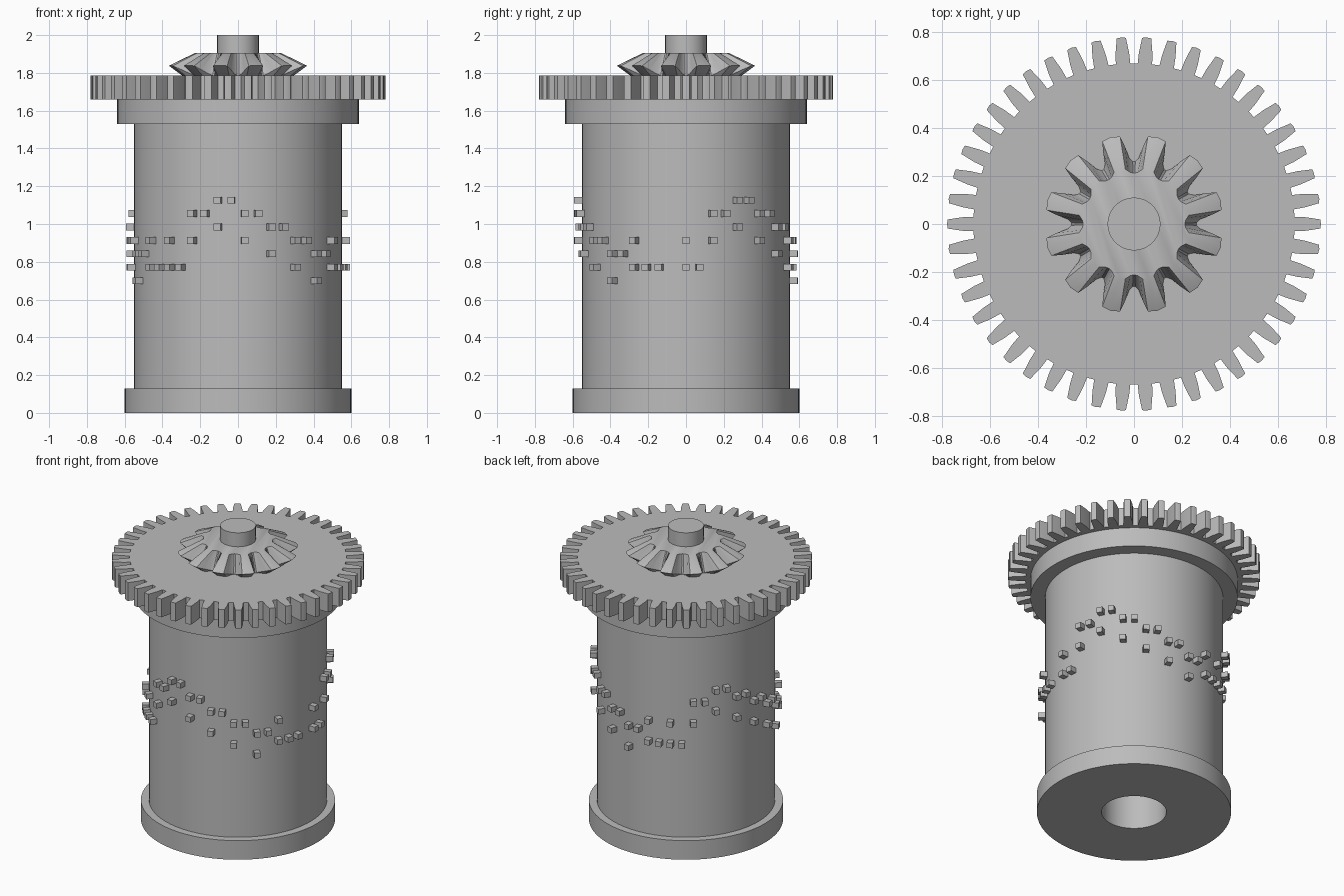
import bpy, bmesh
from math import sin, cos, pi, radians
from mathutils import Matrix

cube = bpy.data.objects.get("Cube")
if cube:
    bpy.data.objects.remove(cube, do_unlink=True)

steel = bpy.data.materials.new("grey_steel")
steel.use_nodes = True
steel.diffuse_color = (0.5, 0.5, 0.5, 1)
steel.node_tree.nodes["Principled BSDF"].inputs["Base Color"].default_value = steel.diffuse_color


def finish(bm, name, smooth=True):
    bmesh.ops.recalc_face_normals(bm, faces=bm.faces)
    mesh = bpy.data.meshes.new(name)
    bm.to_mesh(mesh)
    bm.free()
    mesh.materials.append(steel)
    if smooth:
        mesh.shade_smooth()
        mesh.set_sharp_from_angle(angle=radians(30))
    obj = bpy.data.objects.new(name, mesh)
    bpy.context.collection.objects.link(obj)
    return obj


def loft(name, rings, closed=False):
    """Join rings of (angle, radius, z) points; cap the ends unless closed."""
    bm = bmesh.new()
    loops = [[bm.verts.new((r * cos(a), r * sin(a), z)) for a, r, z in ring] for ring in rings]
    pairs = list(zip(loops, loops[1:]))
    if closed:
        pairs.append((loops[-1], loops[0]))
    else:
        bm.faces.new(loops[0])
        bm.faces.new(loops[-1])
    for low, high in pairs:
        for i in range(len(low)):
            j = (i + 1) % len(low)
            bm.faces.new((low[i], low[j], high[j], high[i]))
    return finish(bm, name)


def circle(r, z, n=96):
    return [(2 * pi * i / n, r, z) for i in range(n)]


def tube(name, r, z0, z1, bore=0.2):
    corners = ((r, z0), (r, z1), (bore, z1), (bore, z0))
    return loft(name, [circle(cr, cz) for cr, cz in corners], closed=True)


def tooth_ring(count, phase, half_profile):
    """Mirror half a tooth of (pitch fraction, radius, z), then repeat it around."""
    left = [(-f, r, z) for f, r, z in half_profile]
    right = [(f, r, z) for f, r, z in reversed(half_profile) if f > 0]
    pitch = 2 * pi / count
    return [((i + phase + f) * pitch, r, z) for i in range(count) for f, r, z in left + right]


# Drum with its two flanges, bored through
tube("bottom_flange", 0.6, 0, 0.13)
tube("drum", 0.55, 0.13, 1.53)
tube("top_flange", 0.64, 1.53, 1.66)

# Large spur gear
spur = ((0.5, 0.67), (0.33, 0.67), (0.29, 0.715), (0.18, 0.777), (0, 0.78))
loft("spur_gear", [tooth_ring(46, 0, [(f, r, z) for f, r in spur if f < 0.5])
                   for z in (1.66, 1.785)])

# Bevel gear: back cone, large end, small end
fractions = (0.46, 0.36, 0.28, 0.2, 0)


def bevel_ring(root, tip, z_root, z_tip):
    steps = (0, 0.15, 0.55, 0.95, 1)
    return tooth_ring(12, 0.5, [(f, root + (tip - root) * s, z_root + (z_tip - z_root) * s)
                                for f, s in zip(fractions, steps)])


loft("bevel_gear", [bevel_ring(0.26, 0.3, 1.785, 1.785),
                    bevel_ring(0.26, 0.375, 1.787, 1.84),
                    bevel_ring(0.213, 0.232, 1.905, 1.905)])

# Shaft end
loft("shaft", [circle(0.11, 1.785, 64), circle(0.11, 2.0, 64)])

# Pins: a descending scale pattern repeated round the drum, with a second
# pin two rows away on every other column
pattern = [1, 1, 5, 5, 6, 6, 5, 5, 4, 4, 3, 3, 2, 2, 1, 1]
bm = bmesh.new()


def pin(column, row):
    angle = radians(3.6 + 7.2 * column) - pi / 2
    place = (Matrix.Rotation(angle, 4, 'Z')
             @ Matrix.Translation((0.565, 0, 0.7 + 0.071 * row))
             @ Matrix.Diagonal((0.055, 0.038, 0.036, 1)))
    bmesh.ops.create_cube(bm, size=1, matrix=place)


for step in range(48):
    row = pattern[step % len(pattern)]
    pin(step + 12, row)
    if step % 2 == 0:
        pin(step + 12, row + 2 if row == 1 else row - 2)
pin(10, 1)
finish(bm, "melody_pins", smooth=False)
